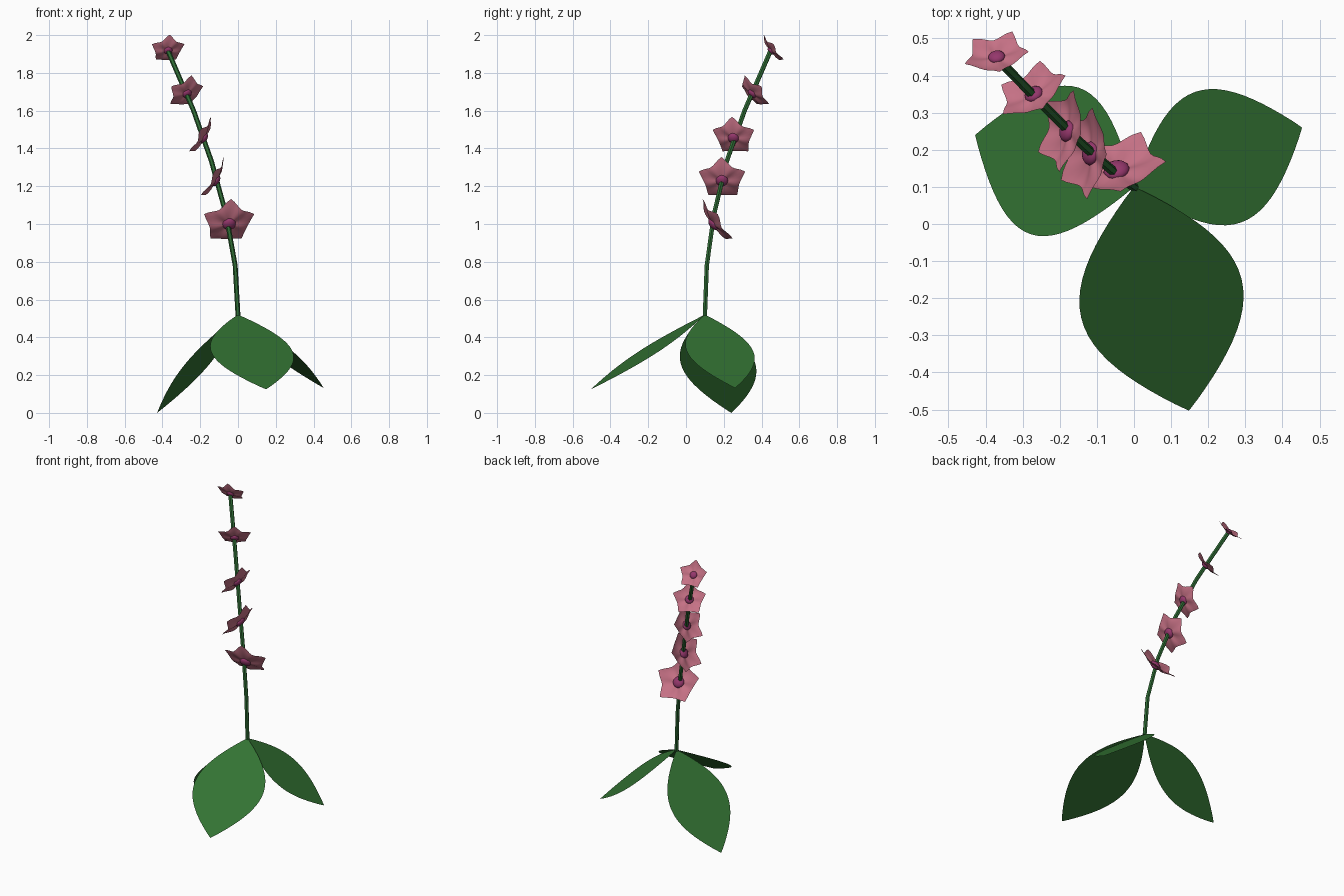
import bpy, bmesh, math
from mathutils import Vector, Matrix

cube = bpy.data.objects.get("Cube")
if cube:
    bpy.data.objects.remove(cube, do_unlink=True)


def material(name, rgb):
    m = bpy.data.materials.new(name)
    m.use_nodes = True
    m.diffuse_color = (*rgb, 1)
    bsdf = next(n for n in m.node_tree.nodes if n.type == 'BSDF_PRINCIPLED')
    bsdf.inputs["Base Color"].default_value = (*rgb, 1)
    return m


LEAF = material("leaf green", (0.033, 0.17, 0.033))
STEM = material("stem green", (0.028, 0.15, 0.035))
PETAL = material("petal pink", (0.56, 0.165, 0.235))
HEART = material("flower centre magenta", (0.30, 0.038, 0.15))


def finish(name, bm, mat, smooth=False):
    mesh = bpy.data.meshes.new(name)
    bm.to_mesh(mesh)
    bm.free()
    mesh.materials.append(mat)
    obj = bpy.data.objects.new(name, mesh)
    bpy.context.collection.objects.link(obj)
    for p in mesh.polygons:
        p.use_smooth = smooth
    return obj


# Stem: six-sided tube through a gently leaning path
PATH = [Vector(p) for p in ((0, 0.1, 0.515), (-0.015, 0.11, 0.78), (-0.063, 0.148, 1.05),
                            (-0.14, 0.215, 1.33), (-0.235, 0.31, 1.6), (-0.37, 0.447, 1.915))]
bm = bmesh.new()
rings = []
for i, p in enumerate(PATH):
    d = (PATH[min(i + 1, len(PATH) - 1)] - PATH[max(i - 1, 0)]).normalized()
    side = d.cross(Vector((0, 1, 0))).normalized()
    other = d.cross(side)
    angles = [math.tau * k / 6 for k in range(6)]
    rings.append([bm.verts.new(p + 0.013 * (math.cos(a) * side + math.sin(a) * other))
                  for a in angles])
for a, b in zip(rings, rings[1:]):
    for k in range(6):
        bm.faces.new((a[k], a[k - 1], b[k - 1], b[k]))
bm.faces.new(rings[0])
bm.faces.new(rings[-1])
bmesh.ops.recalc_face_normals(bm, faces=bm.faces)
finish("stem", bm, STEM, True)
bpy.context.view_layer.objects.active = bpy.data.objects["stem"]
bpy.data.objects["stem"].select_set(True)
bpy.ops.object.shade_smooth_by_angle()


# Leaves: flat blades sloping from the stem foot down to their tips
def leaf(name, tip, steps=24):
    base = Vector((0, 0.1, 0.52))
    axis = Vector(tip) - base
    across = Vector((0, 0, 1)).cross(axis).normalized()
    width = 0.302 * axis.length
    bm = bmesh.new()
    start, end = bm.verts.new(base), bm.verts.new(tip)
    rows = []
    for i in range(1, steps):
        t = i / steps
        w = width * math.sin(math.pi * t) ** 0.95
        rows.append([bm.verts.new(base + axis * t + across * w * s) for s in (-1, 1)])
    bm.faces.new((start, *rows[0]))
    for a, b in zip(rows, rows[1:]):
        bm.faces.new((a[1], a[0], b[0], b[1]))
    bm.faces.new((end, rows[-1][1], rows[-1][0]))
    bmesh.ops.recalc_face_normals(bm, faces=bm.faces)
    if sum(f.normal.z for f in bm.faces) < 0:
        bmesh.ops.reverse_faces(bm, faces=bm.faces)
    finish(name, bm, LEAF)


leaf("front_leaf", (0.148, -0.503, 0.125))
leaf("left_leaf", (0.453, 0.26, 0.132))
leaf("right_leaf", (-0.428, 0.24, 0.0))


# Flowers: shallow five-petal cups with a flattened round centre
def flower(name, centre, normal, radius, segs=40, loops=6):
    n = Vector(normal).normalized()
    up = (Vector((0, 0, 1)) - n * n.z).normalized()
    frame = Matrix((up, n.cross(up), n)).transposed().to_4x4()
    frame.translation = Vector(centre)
    bm = bmesh.new()
    hub = bm.verts.new((0, 0, 0))
    rings = []
    for j in range(1, loops + 1):
        t = j / loops
        ring = []
        for k in range(segs):
            a = math.tau * k / segs
            gap = abs(math.sin(2.5 * a))  # 0 on a petal tip, 1 between petals
            r = radius * t * (1 - 0.27 * t * gap ** 0.9)
            z = radius * (0.2 * t * t - 0.13 * t * gap * gap)
            ring.append(bm.verts.new((r * math.cos(a), r * math.sin(a), z)))
        rings.append(ring)
    for k in range(segs):
        bm.faces.new((hub, rings[0][k - 1], rings[0][k]))
        for a, b in zip(rings, rings[1:]):
            bm.faces.new((a[k], a[k - 1], b[k - 1], b[k]))
    bm.transform(frame)
    finish(name + "_petals", bm, PETAL, True)

    bm = bmesh.new()
    bmesh.ops.create_uvsphere(bm, u_segments=16, v_segments=10, radius=0.25 * radius)
    bm.transform(frame @ Matrix.Diagonal((1, 1, 0.6, 1)))
    finish(name + "_centre", bm, HEART, True)


FLOWERS = [((-0.047, 0.145, 1.0), (-0.15, 0.8, 0.57)),
           ((-0.117, 0.19, 1.23), (-0.85, 0.05, 0.5)),
           ((-0.18, 0.25, 1.455), (-0.85, 0.15, 0.5)),
           ((-0.27, 0.35, 1.69), (-0.42, 0.68, 0.6)),
           ((-0.37, 0.45, 1.918), (-0.15, 0.78, 0.6))]
for i, (centre, normal) in enumerate(FLOWERS):
    flower(f"flower_{i + 1}", centre, normal, 0.142 - 0.0125 * i)
